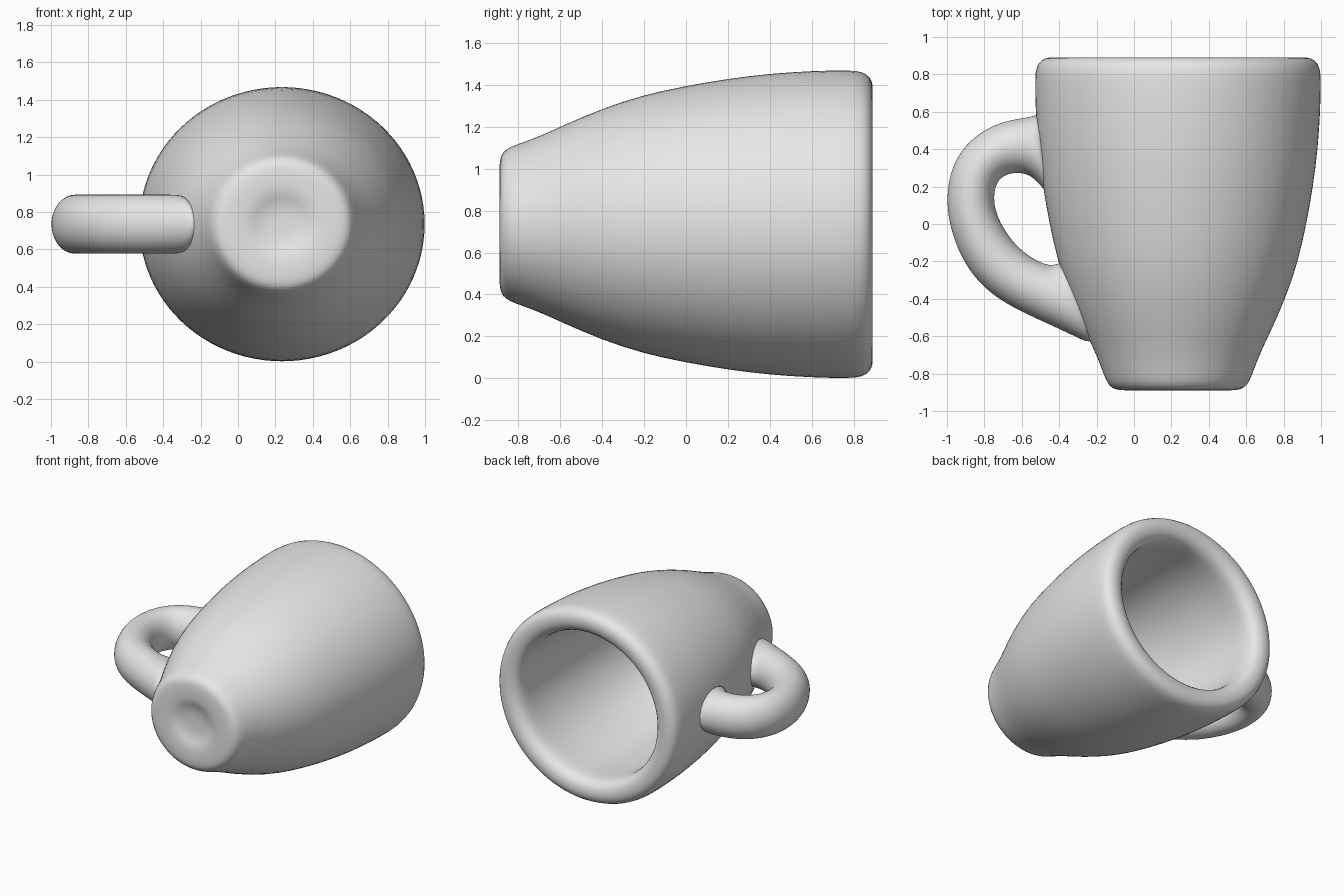
import bpy, bmesh, math
from mathutils import Vector

cube = bpy.data.objects.get("Cube")
if cube:
    bpy.data.objects.remove(cube, do_unlink=True)

CX, CZ = 0.235, 0.735          # axis of the cup, which lies along y

clay = bpy.data.materials.new("plain grey")
clay.use_nodes = True
clay.diffuse_color = (0.8, 0.8, 0.8, 1)
clay.node_tree.nodes["Principled BSDF"].inputs["Base Color"].default_value = (0.8, 0.8, 0.8, 1)


def loft(name, rings, levels):
    """Skin a list of equal-sized point rings, close both ends and smooth."""
    bm = bmesh.new()
    loops = [[bm.verts.new(p) for p in ring] for ring in rings]
    n = len(loops[0])
    for a, b in zip(loops, loops[1:]):
        for i in range(n):
            j = (i + 1) % n
            bm.faces.new((a[i], a[j], b[j], b[i]))
    for loop in (loops[0], loops[-1]):
        centre = bm.verts.new(sum((v.co for v in loop), Vector()) / n)
        for i in range(n):
            bm.faces.new((loop[i], loop[(i + 1) % n], centre))
    bmesh.ops.recalc_face_normals(bm, faces=bm.faces)
    for f in bm.faces:
        f.smooth = True
    mesh = bpy.data.meshes.new(name)
    bm.to_mesh(mesh)
    bm.free()
    mesh.materials.append(clay)
    ob = bpy.data.objects.new(name, mesh)
    bpy.context.collection.objects.link(ob)
    sub = ob.modifiers.new("smooth", 'SUBSURF')
    sub.levels = sub.render_levels = levels
    return ob


def angles(n):
    return [2 * math.pi * i / n for i in range(n)]


# Cup: (radius, y) from the base dimple, up the outside, over the rim, down inside
profile = [
    (0.06, -0.855), (0.12, -0.862), (0.17, -0.885), (0.22, -0.89), (0.31, -0.89),
    (0.35, -0.877), (0.377, -0.84), (0.398, -0.78), (0.437, -0.68), (0.48, -0.59),
    (0.565, -0.40), (0.632, -0.20), (0.675, 0.0), (0.71, 0.2), (0.735, 0.4),
    (0.748, 0.6), (0.752, 0.78), (0.745, 0.84), (0.72, 0.878), (0.68, 0.892),
    (0.635, 0.89), (0.595, 0.873), (0.568, 0.835), (0.56, 0.77), (0.565, 0.6),
    (0.555, 0.4), (0.53, 0.1), (0.485, -0.15), (0.42, -0.40), (0.33, -0.58),
    (0.20, -0.67), (0.08, -0.695),
]
loft("cup", [[(CX + 1.02 * r * math.cos(a), y, CZ + 0.98 * r * math.sin(a))
              for a in angles(48)] for r, y in profile], 1)

# Handle: matching points on its outer and inner edges, flared into the wall
edges = [
    ((-0.50, 0.60), (-0.45, 0.13)),
    ((-0.545, 0.575), (-0.525, 0.245)),
    ((-0.61, 0.567), (-0.60, 0.275)),
    ((-0.74, 0.54), (-0.675, 0.268)),
    ((-0.88, 0.455), (-0.725, 0.235)),
    ((-0.975, 0.32), (-0.745, 0.18)),
    ((-1.005, 0.16), (-0.747, 0.12)),
    ((-0.993, 0.0), (-0.733, 0.05)),
    ((-0.925, -0.19), (-0.69, -0.035)),
    ((-0.81, -0.345), (-0.625, -0.12)),
    ((-0.65, -0.45), (-0.54, -0.185)),
    ((-0.46, -0.535), (-0.46, -0.22)),
    ((-0.30, -0.61), (-0.42, -0.215)),
    ((-0.20, -0.66), (-0.36, -0.19)),
]
rings = []
for outer, inner in edges:
    o, i = Vector((*outer, CZ)), Vector((*inner, CZ))
    mid, half = (o + i) / 2, (o - i) / 2
    rings.append([mid + half * math.cos(a) + Vector((0, 0, 0.16 * math.sin(a)))
                  for a in angles(20)])
loft("handle", rings, 2)
